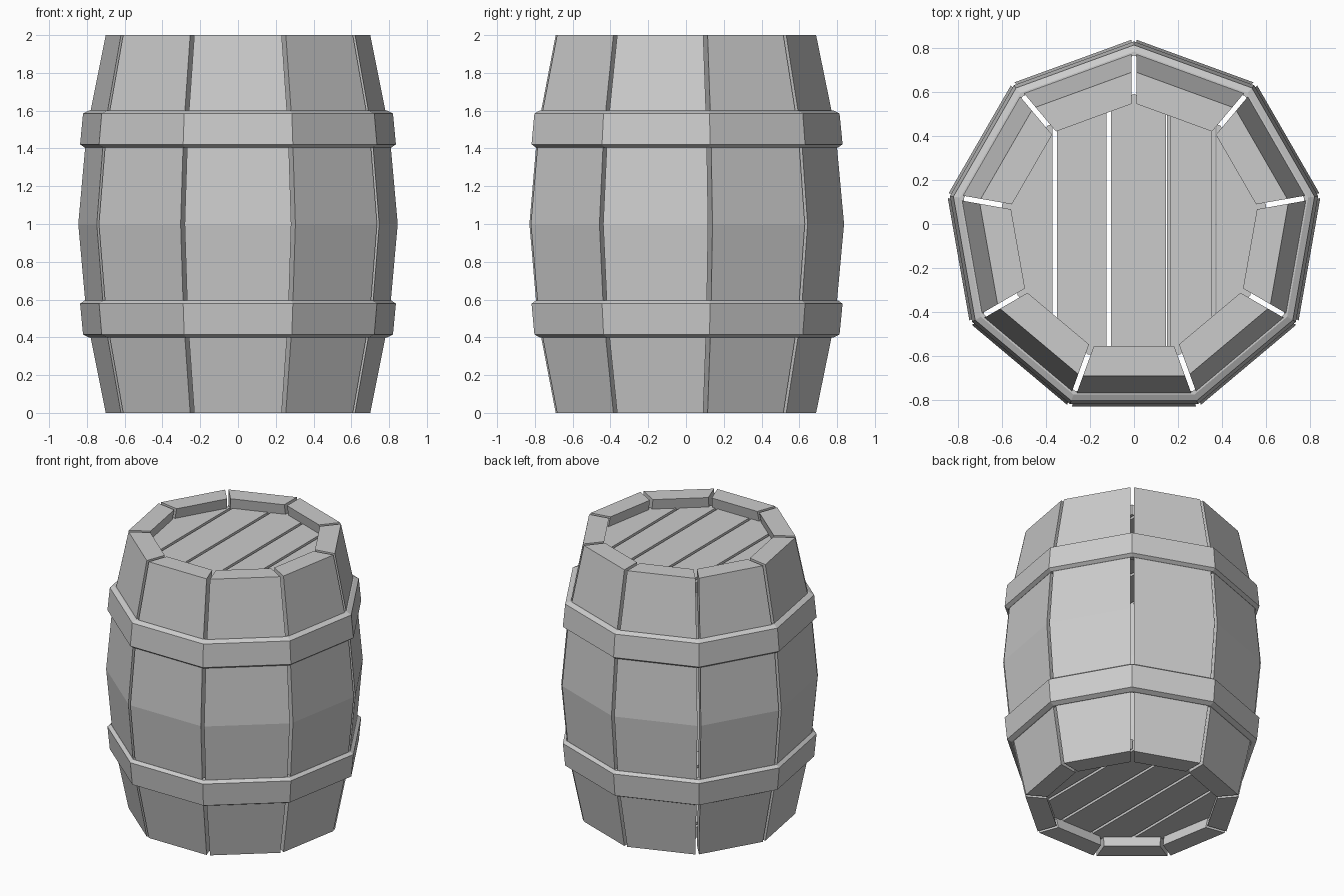
import bpy, bmesh, math
from mathutils import Vector

if "Cube" in bpy.data.objects:
    bpy.data.objects.remove(bpy.data.objects["Cube"])

SIDES = 9
HALF = math.pi / SIDES
CY = -0.02            # nonagon centre, so the bounds are centred on y
GAP = 0.0115          # half the gap between staves
THICK = 0.135
RINGS = [(0, 0.713), (0.5, 0.815), (1, 0.861), (1.5, 0.815), (2, 0.713)]


def finish(bm, name):
    bmesh.ops.recalc_face_normals(bm, faces=bm.faces)
    mesh = bpy.data.meshes.new(name)
    bm.to_mesh(mesh)
    bm.free()
    ob = bpy.data.objects.new(name, mesh)
    bpy.context.collection.objects.link(ob)
    ob.location.y = CY
    return ob


def skin(bm, loops, closed):
    """Bridge matching vertex loops with quads, then cap the ends if open."""
    n = len(loops[0])
    count = len(loops)
    for i in range(count if closed else count - 1):
        a, b = loops[i], loops[(i + 1) % count]
        for j in range(n):
            k = (j + 1) % n
            bm.faces.new((a[j], a[k], b[k], b[j]))
    if not closed:
        bm.faces.new(loops[0])
        bm.faces.new(loops[-1])


# Curved staves, one flat side towards the front
def stave(i):
    bm = bmesh.new()
    loops = []
    for z, r in RINGS:
        outer = r * math.cos(HALF)
        inner = outer - THICK
        wo, wi = (a * math.tan(HALF) - GAP / math.cos(HALF) for a in (outer, inner))
        pts = [(-wo, -outer), (wo, -outer), (wi, -inner), (-wi, -inner)]
        loops.append([bm.verts.new((x, y, z)) for x, y in pts])
    skin(bm, loops, False)
    finish(bm, f"stave_{i + 1}").rotation_euler.z = i * 2 * HALF


for i in range(SIDES):
    stave(i)


# Hoops: a chamfered profile swept round the nonagon, the lower one mirrored
def hoop(name, profile):
    bm = bmesh.new()
    loops = []
    for i in range(SIDES):
        a = math.pi / 2 + i * 2 * HALF
        loops.append([bm.verts.new((r * math.cos(a), r * math.sin(a), z)) for r, z in profile])
    skin(bm, loops, True)
    finish(bm, name)


HOOP = [(0.785, 1.405), (0.825, 1.405), (0.849, 1.422),
        (0.833, 1.585), (0.803, 1.6), (0.785, 1.6)]
hoop("upper_hoop", HOOP)
hoop("lower_hoop", [(r, 2 - z) for r, z in HOOP])


# Lid and base planks: a nonagon slab cut into strips
def planks(name, z0, z1, cuts):
    edges = [-1] + cuts + [1]
    for i in range(len(edges) - 1):
        bm = bmesh.new()
        bmesh.ops.create_cone(bm, cap_ends=True, segments=SIDES, radius1=0.61,
                              radius2=0.61, depth=z1 - z0)
        # Turn a corner to the back, matching the staves
        corner = max((v.co for v in bm.verts), key=lambda c: c.y)
        turn = math.pi / 2 - math.atan2(corner.y, corner.x)
        for v in bm.verts:
            a = math.atan2(v.co.y, v.co.x) + turn
            v.co = Vector((0.61 * math.cos(a), 0.61 * math.sin(a), v.co.z + (z0 + z1) / 2))
        for x, side in ((edges[i] + 0.01, -1), (edges[i + 1] - 0.01, 1)):
            res = bmesh.ops.bisect_plane(bm, geom=bm.verts[:] + bm.edges[:] + bm.faces[:],
                                         plane_co=(x, 0, 0), plane_no=(side, 0, 0), clear_outer=True)
            cut = [e for e in res["geom_cut"] if isinstance(e, bmesh.types.BMEdge)]
            if cut:
                bmesh.ops.holes_fill(bm, edges=cut, sides=0)
        finish(bm, f"{name}_plank_{i + 1}")


planks("lid", 1.85, 1.925, [-0.36, -0.115, 0.155, 0.365])
planks("base", 0.075, 0.15, [-0.36, -0.115, 0.14, 0.38])
